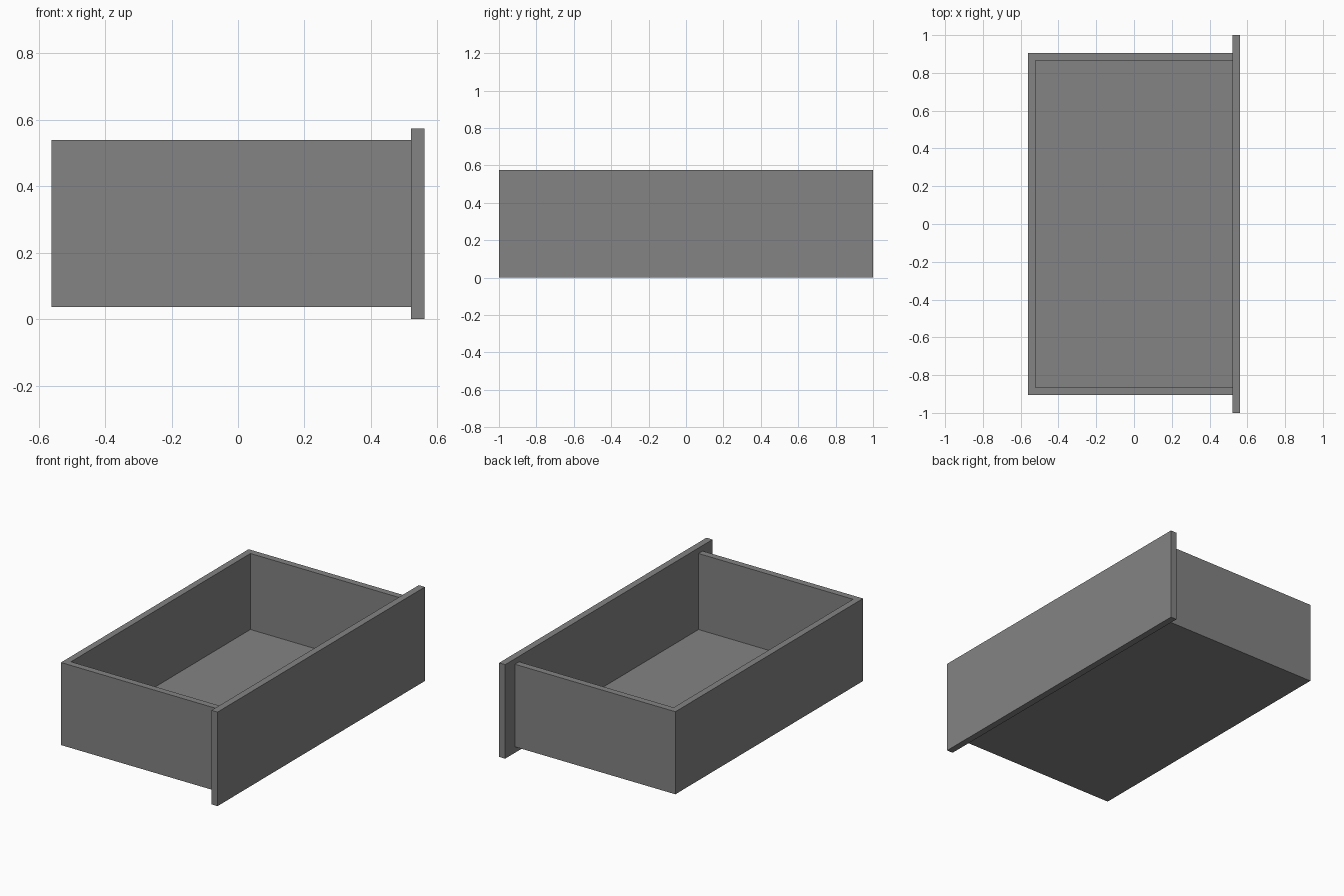
import bpy
import bmesh
from mathutils import Vector

if "Cube" in bpy.data.objects:
    bpy.data.objects.remove(bpy.data.objects["Cube"], do_unlink=True)

grey = bpy.data.materials.new("plain_grey")
grey.use_nodes = True
colour = (0.227, 0.227, 0.227, 1)
grey.diffuse_color = colour
grey.node_tree.nodes["Principled BSDF"].inputs["Base Color"].default_value = colour


def box(name, low, high):
    """Flat-sided box between two opposite corners."""
    low, high = Vector(low), Vector(high)
    bm = bmesh.new()
    bmesh.ops.create_cube(bm, size=1)
    bmesh.ops.scale(bm, vec=high - low, verts=bm.verts)
    bmesh.ops.translate(bm, vec=(low + high) / 2, verts=bm.verts)
    mesh = bpy.data.meshes.new(name)
    bm.to_mesh(mesh)
    bm.free()
    mesh.materials.append(grey)
    obj = bpy.data.objects.new(name, mesh)
    bpy.context.collection.objects.link(obj)
    return obj


wall = 0.04
back, joint, face = -0.562, 0.521, 0.562
half_width, bottom, top = 0.905, 0.036, 0.54

# Open tray: floor, two side walls and a back wall
tray = box("drawer_tray", (back, -half_width, bottom), (joint, half_width, top))
cutter = box("tray_cutter", (back + wall, -half_width + wall, bottom + wall),
             (joint + wall, half_width - wall, top + wall))
cutter.hide_render = True

hollow = tray.modifiers.new("hollow", "BOOLEAN")
hollow.operation = "DIFFERENCE"
hollow.solver = "EXACT"
hollow.object = cutter
bpy.context.view_layer.objects.active = tray
bpy.ops.object.modifier_apply(modifier=hollow.name)
bpy.data.objects.remove(cutter, do_unlink=True)

# Wide front panel closing the open end of the tray
box("drawer_front", (joint, -1, 0), (face, 1, 0.574))
